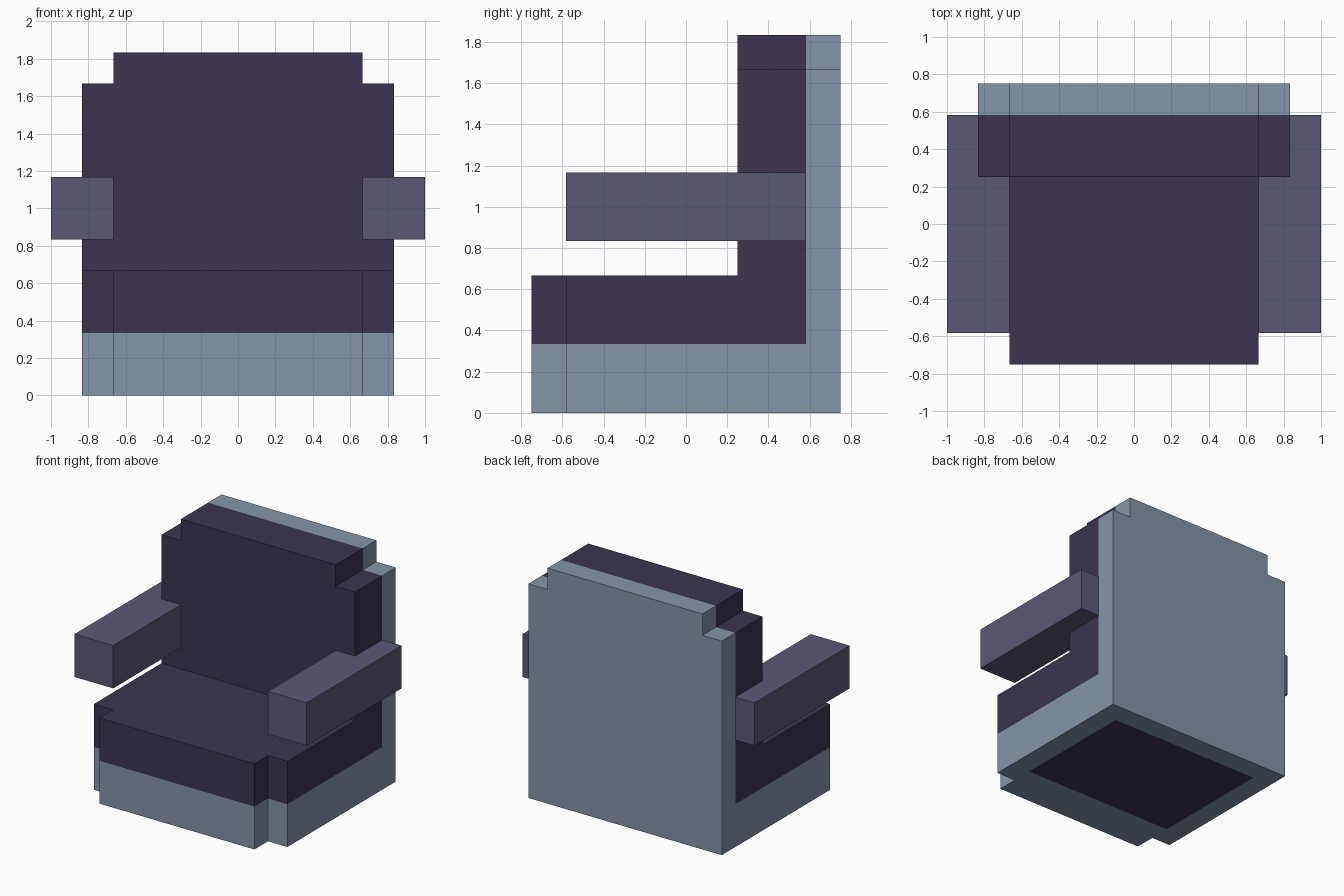
import bpy, bmesh
from mathutils import Vector

if "Cube" in bpy.data.objects:
    bpy.data.objects.remove(bpy.data.objects["Cube"])

U = 1 / 6  # the whole chair sits on a grid of sixths


def material(name, rgb):
    def lin(c):
        c /= 255
        return c / 12.92 if c <= 0.04045 else ((c + 0.055) / 1.055) ** 2.4
    m = bpy.data.materials.new(name)
    m.diffuse_color = (*[lin(c) for c in rgb], 1)
    m.use_nodes = True
    m.node_tree.nodes["Principled BSDF"].inputs["Base Color"].default_value = m.diffuse_color
    return m


FRAME = material("blue grey frame", (133, 149, 168))
CUSHION = material("dark purple cushion", (60, 52, 80))
ARM = material("muted violet arm", (91, 88, 117))


def prism(name, half, axis, start, end, mats, panel=None):
    """Mirror a half outline in x, then extrude it along y or z (grid units)."""
    outline = half + [(-x, v) for x, v in reversed(half)]
    bm = bmesh.new()
    place = (lambda x, v: (x, start, v)) if axis == 'y' else (lambda x, v: (x, v, start))
    face = bm.faces.new([bm.verts.new(Vector(place(x, v)) * U) for x, v in outline])
    out = bmesh.ops.extrude_face_region(bm, geom=[face], use_keep_orig=True)
    move = Vector((0, 1, 0) if axis == 'y' else (0, 0, 1)) * (end - start) * U
    bmesh.ops.translate(bm, vec=move, verts=[g for g in out['geom'] if isinstance(g, bmesh.types.BMVert)])
    bmesh.ops.recalc_face_normals(bm, faces=bm.faces)
    if panel:
        # cut the underside along the panel borders and colour the middle
        px, py = panel
        for co, no in (((px, 0, 0), (1, 0, 0)), ((-px, 0, 0), (1, 0, 0)), ((0, py, 0), (0, 1, 0))):
            under = [f for f in bm.faces if f.normal.z < -0.9]
            geom = set(under) | {e for f in under for e in f.edges} | {v for f in under for v in f.verts}
            bmesh.ops.bisect_plane(bm, geom=list(geom), dist=1e-5, plane_co=Vector(co) * U, plane_no=no)
        bm.normal_update()
        for f in bm.faces:
            c = f.calc_center_median() / U
            if f.normal.z < -0.9 and abs(c.x) < px and c.y > py:
                f.material_index = 1
    me = bpy.data.meshes.new(name)
    bm.to_mesh(me)
    bm.free()
    for m in mats:
        me.materials.append(m)
    ob = bpy.data.objects.new(name, me)
    bpy.context.collection.objects.link(ob)
    return ob


# Plan of the seat, with notched front corners
plan = [(4, -4.5), (4, -3.5), (5, -3.5), (5, 3.5)]
prism("seat_base", plan, 'z', 0, 2, [FRAME, CUSHION], panel=(4, -2.5))
prism("seat_cushion", plan, 'z', 2, 4, [CUSHION])


# Upright parts, with notched top corners
def upright(bottom):
    return [(5, bottom), (5, 10), (4, 10), (4, 11)]


prism("back_cushion", upright(4), 'y', 1.5, 3.5, [CUSHION])
prism("back_shell", upright(0), 'y', 3.5, 4.5, [FRAME])

# Armrests, sunk into the sides of the back cushion
for side, s in (("left", -1), ("right", 1)):
    bm = bmesh.new()
    bmesh.ops.create_cube(bm, size=U)
    bmesh.ops.scale(bm, vec=(2, 7, 2), verts=bm.verts)
    bmesh.ops.translate(bm, vec=Vector((5 * s, 0, 6)) * U, verts=bm.verts)
    me = bpy.data.meshes.new(side + "_armrest")
    bm.to_mesh(me)
    bm.free()
    me.materials.append(ARM)
    bpy.context.collection.objects.link(bpy.data.objects.new(side + "_armrest", me))
